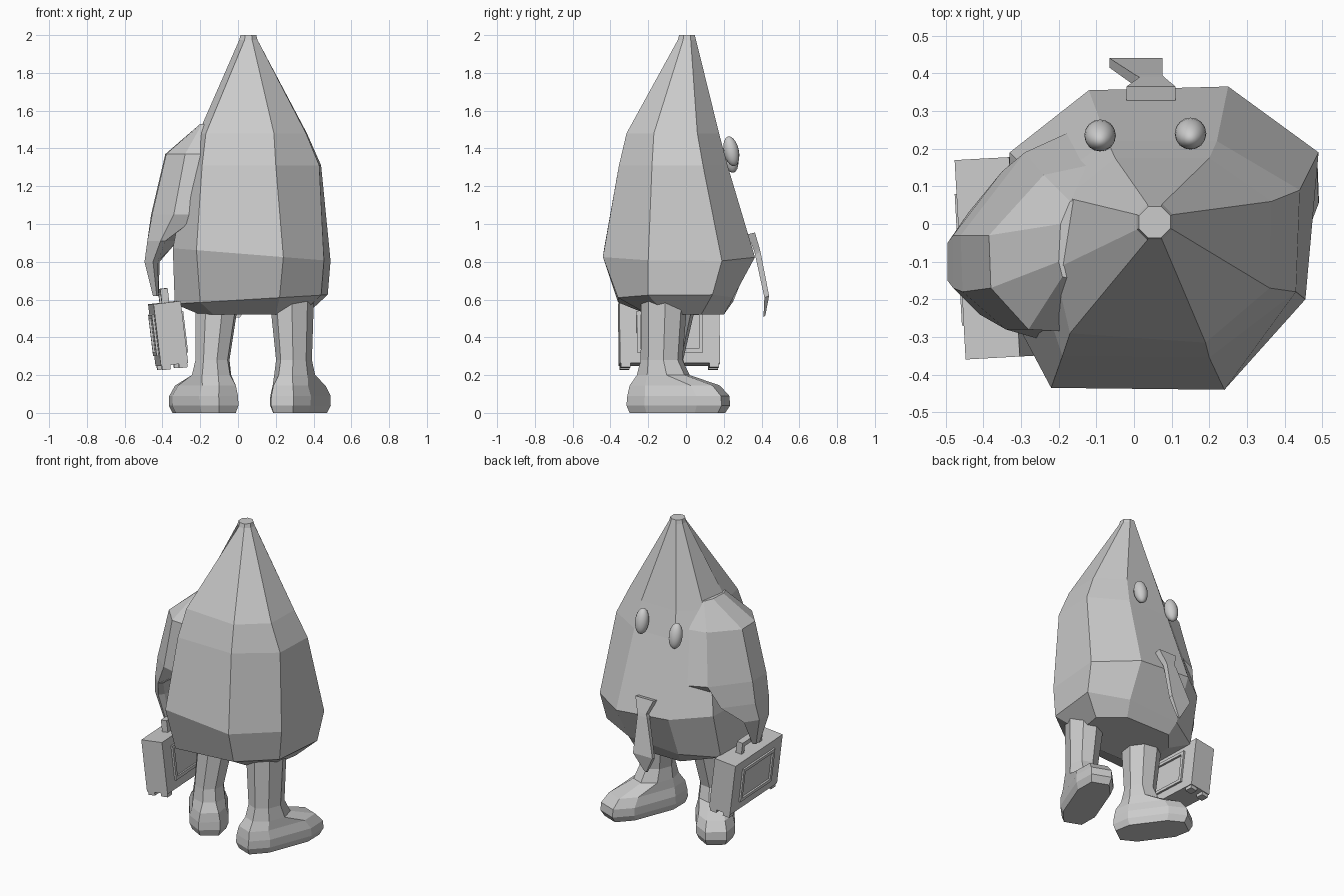
import bpy, bmesh
from math import sin, cos, pi, radians
from mathutils import Vector, Matrix, Euler

if "Cube" in bpy.data.objects:
    bpy.data.objects.remove(bpy.data.objects["Cube"])


def make(name, bm):
    bmesh.ops.recalc_face_normals(bm, faces=bm.faces)
    me = bpy.data.meshes.new(name)
    bm.to_mesh(me)
    bm.free()
    ob = bpy.data.objects.new(name, me)
    bpy.context.collection.objects.link(ob)
    return ob


def loft(name, rings):
    """Skin a list of equal-length point rings and cap both ends."""
    bm = bmesh.new()
    vs = [[bm.verts.new(p) for p in r] for r in rings]
    n = len(vs[0])
    for a, b in zip(vs, vs[1:]):
        for i in range(n):
            j = (i + 1) % n
            bm.faces.new((a[i], a[j], b[j], b[i]))
    bm.faces.new(vs[0])
    bm.faces.new(vs[-1])
    return make(name, bm)


def octagon(cx, cy, z, rx, ry, blunt=.41):
    """Eight-sided section; a higher blunt value makes it boxier."""
    b = blunt
    unit = [(1, -b), (1, b), (b, 1), (-b, 1), (-1, b), (-1, -b), (-b, -1), (b, -1)]
    return [Vector((cx + rx * x, cy + ry * y, z)) for x, y in unit]


# body: eight-sided tapering drop, slightly irregular
plan = [
    (0.52, [(-.13, -.2), (.2, -.2), (.33, -.1), (.36, .08), (.22, .2), (-.1, .2), (-.2, .08), (-.2, -.1)]),
    (0.6, [(-.2, -.36), (.22, -.36), (.44, -.2), (.475, .14), (.24, .25), (-.12, .25), (-.335, .12), (-.335, -.17)]),
    (0.84, [(-.22, -.435), (.24, -.44), (.455, -.2), (.49, .19), (.25, .365), (-.12, .355), (-.33, .19), (-.345, -.2)]),
    (1.31, [(-.19, -.35), (.2, -.355), (.43, -.18), (.44, .09), (.22, .22), (-.07, .22), (-.24, .1), (-.26, -.14)]),
    (1.48, [(-.17, -.29), (.19, -.315), (.36, -.17), (.365, .06), (.2, .175), (-.05, .175), (-.18, .07), (-.21, -.12)]),
]
tilt = {.84: -.08, .6: .06}
rings = [[(x, y, z + tilt.get(z, 0) * (x - .05)) for x, y in r] for z, r in plan]
for z, r in ((1.975, .052), (2.0, .045)):
    rings.append([(.055 + r * cos(a), .005 + r * sin(a), z)
                  for a in (radians(247.5 + 45 * i) for i in range(8))])
loft("body", rings)

# arm: broad shoulder flush with the body, tapering to the hand
arm = [
    (1.53, [(-.1, -.16), (-.19, -.14), (-.2, -.1), (-.195, 0), (-.17, .06), (-.1, .08)]),
    (1.37, [(-.1, -.29), (-.28, -.28), (-.38, -.17), (-.385, -.03), (-.24, .13), (-.1, .16)]),
    (1.05, [(-.2, -.32), (-.34, -.28), (-.455, -.18), (-.46, -.03), (-.29, .19), (-.18, .24)]),
    (.91, [(-.385, -.22), (-.41, -.24), (-.48, -.17), (-.48, -.03), (-.35, .14), (-.32, .1)]),
    (.8, [(-.425, -.15), (-.45, -.18), (-.495, -.15), (-.495, -.05), (-.44, .03), (-.415, 0)]),
    (.62, [(-.42, -.11), (-.43, -.13), (-.45, -.12), (-.45, -.08), (-.43, -.07), (-.42, -.08)]),
]
loft("arm", [[(x, y, z) for x, y in r] for z, r in arm])

# legs with blunt shoes, toes turned outwards
shoe = [(.08, 0, .1, .25), (.085, .04, .115, .27), (.085, .09, .115, .265),
        (.065, .145, .1, .235), (.0, .2, .095, .135), (-.01, .28, .085, .105)]
for name, ax, ay, yaw, size, tx, ty in (("right_leg", .30, -.12, -21, 1, .285, -.115),
                                        ("left_leg", -.14, -.1, 36, .84, -.11, -.06)):
    turn = Matrix.Rotation(radians(yaw), 4, 'Z')
    m = Matrix.Translation((ax, ay, 0)) @ turn
    rs = [[m @ p for p in octagon(0, cy * size, z, rx, ry * size, .55 if z < .18 else .41)]
          for cy, z, rx, ry in shoe]
    top = Matrix.Translation((tx, ty, 0)) @ turn
    rs.append([top @ p for p in octagon(0, 0, .6, .107, .115)])
    loft(name, rs)

# eyes
for name, loc in (("right_eye", (.15, .24, 1.385)), ("left_eye", (-.09, .235, 1.35))):
    bpy.ops.mesh.primitive_uv_sphere_add(segments=16, ring_count=10, radius=1, location=loc)
    eye = bpy.context.object
    eye.name = name
    eye.scale = (.042, .04, .08)
    eye.rotation_euler.x = radians(12)
    bpy.ops.object.shade_smooth()

# tie: flat strip with knot, hanging away from the belly
loft("tie", [[(x0, y, z), (x1, y, z), (x1, y - d, z - .01), (x0, y - d, z - .01)]
             for x0, x1, y, z, d in (
    (-.02, .11, .365, .955, .04), (.015, .08, .39, .87, .03), (.005, .075, .395, .85, .03),
    (-.065, .075, .44, .62, .025), (-.01, .01, .42, .515, .01))])

# briefcase: box with framed panels, feet and handle
bm = bmesh.new()


def box(cx, cy, cz, sx, sy, sz):
    m = Matrix.Translation((cx, cy, cz)) @ Matrix.Diagonal((sx, sy, sz, 1))
    return bmesh.ops.create_cube(bm, size=1, matrix=m)


box(0, 0, 0, .145, .53, .33)
for s in (-1, 1):
    for t in (-1, 1):
        box(s * .073, 0, t * .1, .022, .35, .02)
        box(s * .073, t * .165, 0, .022, .02, .2)
        box(s * .045, t * .235, -.17, .045, .05, .035)
    box(0, s * .1, .19, .04, .03, .08)
box(0, 0, .225, .04, .23, .03)
case = make("briefcase", bm)
case.location = (-.37, -.09, .42)
case.rotation_euler = Euler((0, -.12, .055))
